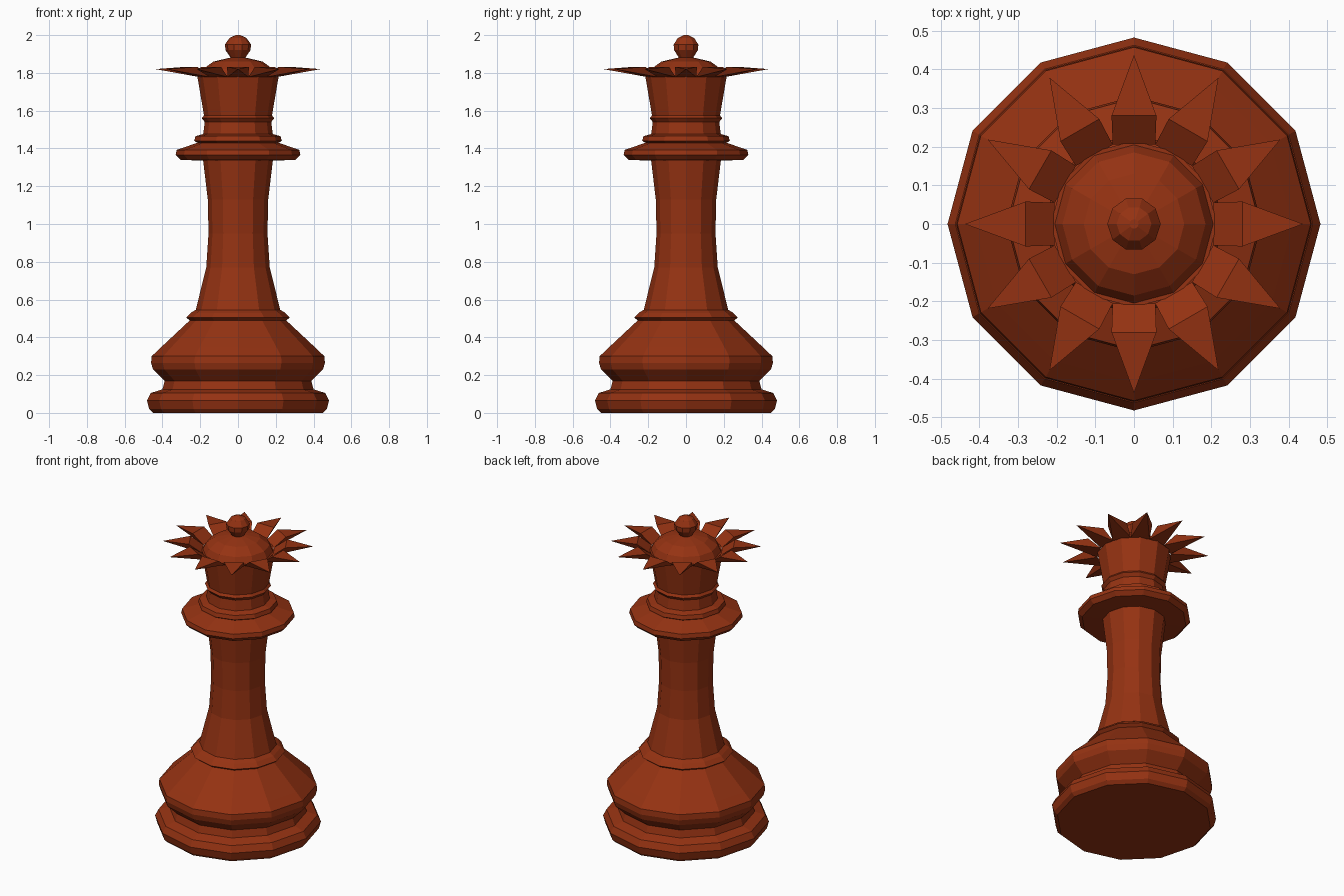
import bpy, bmesh, math

if "Cube" in bpy.data.objects:
    bpy.data.objects.remove(bpy.data.objects["Cube"])

SIDES = 12
wood = bpy.data.materials.new("red_brown_wood")
wood.diffuse_color = (0.30, 0.032, 0.006, 1)
wood.use_nodes = True
wood.node_tree.nodes["Principled BSDF"].inputs["Base Color"].default_value = wood.diffuse_color


def finish(bm, name):
    bmesh.ops.recalc_face_normals(bm, faces=bm.faces)
    mesh = bpy.data.meshes.new(name)
    bm.to_mesh(mesh)
    bm.free()
    mesh.materials.append(wood)
    obj = bpy.data.objects.new(name, mesh)
    bpy.context.collection.objects.link(obj)
    return obj


def lathe(name, profile, sides=SIDES):
    """Turn (radius, height) points around z, closing both ends."""
    bm = bmesh.new()
    rings = []
    for r, z in profile:
        rings.append([bm.verts.new((r * math.cos(2 * math.pi * i / sides),
                                    r * math.sin(2 * math.pi * i / sides), z))
                      for i in range(sides)])
    for low, high in zip(rings, rings[1:]):
        for i in range(sides):
            j = (i + 1) % sides
            bm.faces.new((low[i], low[j], high[j], high[i]))
    bm.faces.new(rings[0][::-1])
    bm.faces.new(rings[-1])
    return finish(bm, name)


# Foot, waist groove and bell-shaped base
lathe("base", [(0.45, 0.0), (0.47, 0.02), (0.482, 0.065), (0.462, 0.105),
               (0.40, 0.125), (0.388, 0.17), (0.45, 0.23), (0.46, 0.265),
               (0.457, 0.30), (0.41, 0.345), (0.255, 0.49), (0.275, 0.505),
               (0.25, 0.53), (0.225, 0.545)])

# Slim waisted shaft
lathe("shaft", [(0.225, 0.54), (0.168, 0.77), (0.156, 0.95), (0.16, 1.13),
                (0.185, 1.34)])

# Wide collar with a smaller ring on top
lathe("collar", [(0.185, 1.335), (0.305, 1.34), (0.33, 1.365), (0.325, 1.392),
                 (0.215, 1.43), (0.232, 1.44), (0.225, 1.465), (0.185, 1.476)])

# Flared head with a thin neck ring
lathe("head", [(0.185, 1.47), (0.176, 1.54), (0.192, 1.56), (0.180, 1.575),
               (0.186, 1.61), (0.215, 1.78)])

# Dome inside the crown
lathe("dome", [(0.207, 1.775), (0.185, 1.82), (0.13, 1.86), (0.035, 1.882)])

# Finial ball
lathe("finial", [(0.032, 1.87), (0.066, 1.92), (0.069, 1.95), (0.045, 1.985),
                 (0.012, 2.0)], 10)

# Crown of twelve pointed leaves, each rising outward then ending in a tip
bm = bmesh.new()
for k in range(SIDES):
    a = 2 * math.pi * k / SIDES
    c, s = math.cos(a), math.sin(a)

    def point(r, w, z):
        return bm.verts.new((r * c - w * s, r * s + w * c, z))

    a0, a1 = point(0.205, -0.055, 1.778), point(0.205, 0.055, 1.778)
    b0, b1 = point(0.28, -0.058, 1.832), point(0.28, 0.058, 1.832)
    tip = point(0.437, 0, 1.82)
    for f in ((a0, a1, b1, b0), (b0, b1, tip), (a0, b0, tip),
              (a1, tip, b1), (a0, tip, a1)):
        bm.faces.new(f)
finish(bm, "crown_points")
